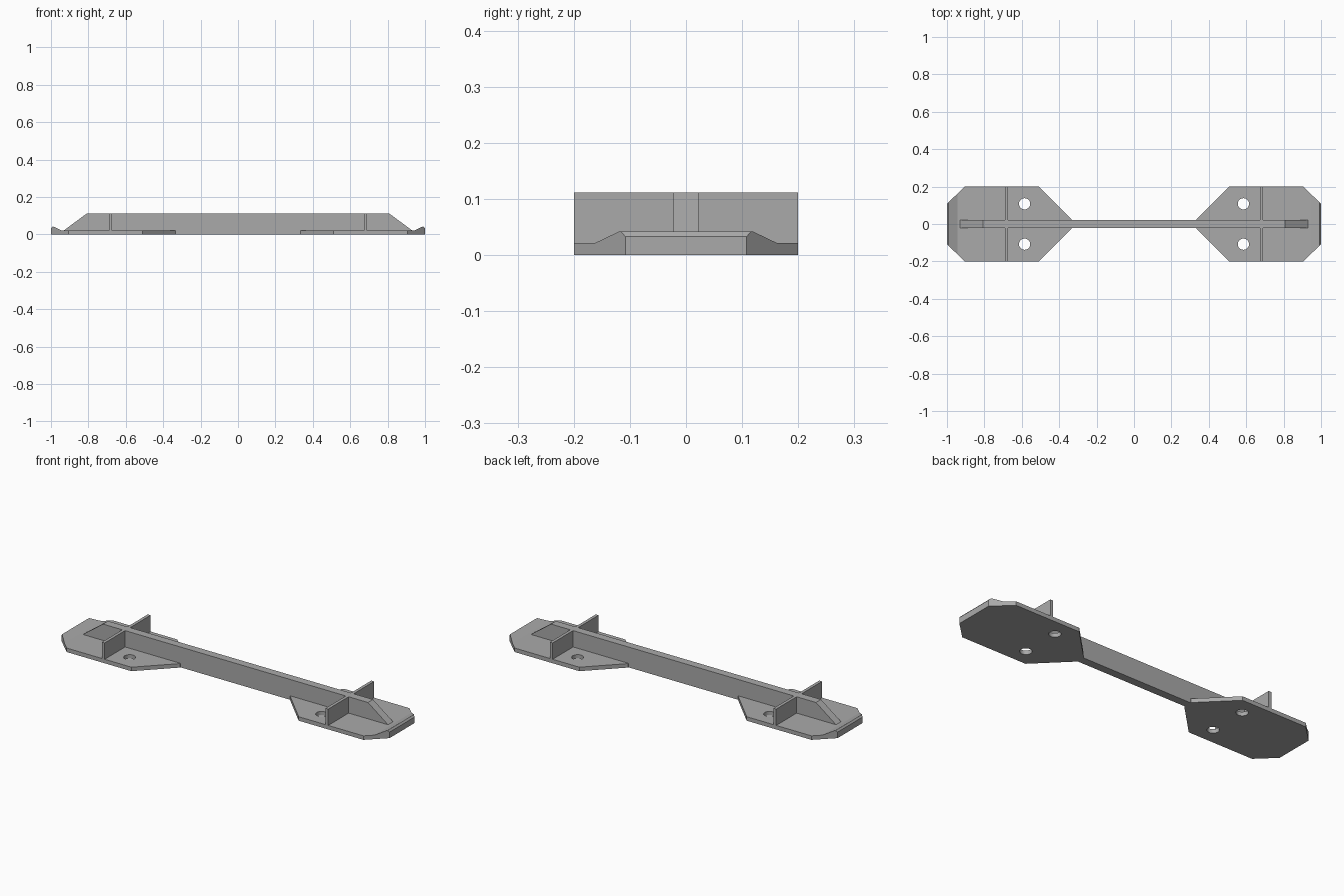
import bpy, bmesh, math
from mathutils import Vector

cube = bpy.data.objects.get("Cube")
if cube:
    bpy.data.objects.remove(cube, do_unlink=True)

grey = bpy.data.materials.new("plain grey")
grey.use_nodes = True
colour = (0.4, 0.4, 0.4, 1)
grey.diffuse_color = colour
grey.node_tree.nodes["Principled BSDF"].inputs["Base Color"].default_value = colour

PLATE = 0.022   # plate thickness
TOP = 0.112     # rib height
HALF = 0.022    # half width of the long rib


def extrude(name, points, offset):
    """Solid made by sweeping a closed outline along an offset."""
    bm = bmesh.new()
    face = bm.faces.new([bm.verts.new(p) for p in points])
    swept = bmesh.ops.extrude_face_region(bm, geom=[face])["geom"]
    verts = [v for v in swept if isinstance(v, bmesh.types.BMVert)]
    bmesh.ops.translate(bm, vec=Vector(offset), verts=verts)
    bmesh.ops.recalc_face_normals(bm, faces=bm.faces)
    mesh = bpy.data.meshes.new(name)
    bm.to_mesh(mesh)
    bm.free()
    mesh.materials.append(grey)
    obj = bpy.data.objects.new(name, mesh)
    bpy.context.collection.objects.link(obj)
    return obj


def boolean(obj, other, operation):
    mod = obj.modifiers.new(operation.title(), 'BOOLEAN')
    mod.operation = operation
    mod.solver = 'EXACT'
    mod.object = other
    other.hide_render = True
    other.hide_set(True)
    bpy.context.view_layer.objects.active = obj
    bpy.ops.object.modifier_apply(modifier=mod.name)
    bpy.data.objects.remove(other, do_unlink=True)


# Half outline of an end plate, from the neck to the tip
half = [(0.335, 0.025), (0.51, 0.2), (0.905, 0.2), (1.0, 0.108)]
outline = half + [(x, -y) for x, y in reversed(half)]

for side, s in (("left", 1), ("right", -1)):
    # Eight-sided plate with a raised lip at its tip
    plate = extrude(side + "_plate", [(s * x, y, 0) for x, y in outline], (0, 0, 0.1))
    section = [(0.3, -0.01), (0.3, PLATE), (0.945, PLATE), (0.988, 0.042),
               (0.992, 0.042), (1.0, 0.033), (1.01, 0.02), (1.01, -0.01)]
    profile = extrude("lip_profile", [(s * x, -0.3, z) for x, z in section], (0, 0.6, 0))
    boolean(plate, profile, 'INTERSECT')

    # Two bolt holes
    for y in (-0.108, 0.108):
        ring = [(s * 0.585 + 0.03 * math.cos(a * math.tau / 32),
                 y + 0.03 * math.sin(a * math.tau / 32), -0.05) for a in range(32)]
        boolean(plate, extrude("hole_cutter", ring, (0, 0, 0.15)), 'DIFFERENCE')

    # Cross ribs standing either side of the long rib
    for end, t in (("front", -1), ("back", 1)):
        corners = [(0.673, PLATE), (0.69, PLATE), (0.69, TOP), (0.673, TOP)]
        extrude(f"{side}_{end}_cross_rib",
                [(s * x, t * HALF, z) for x, z in corners], (0, t * (0.2 - HALF), 0))

# Long rib with sloping ends, reaching the ground between the plates
ramp = [(0.335, 0), (0.335, PLATE), (0.93, PLATE), (0.808, TOP)]
rib = ramp + [(-x, z) for x, z in reversed(ramp)]
extrude("long_rib", [(x, -HALF, z) for x, z in rib], (0, 2 * HALF, 0))
